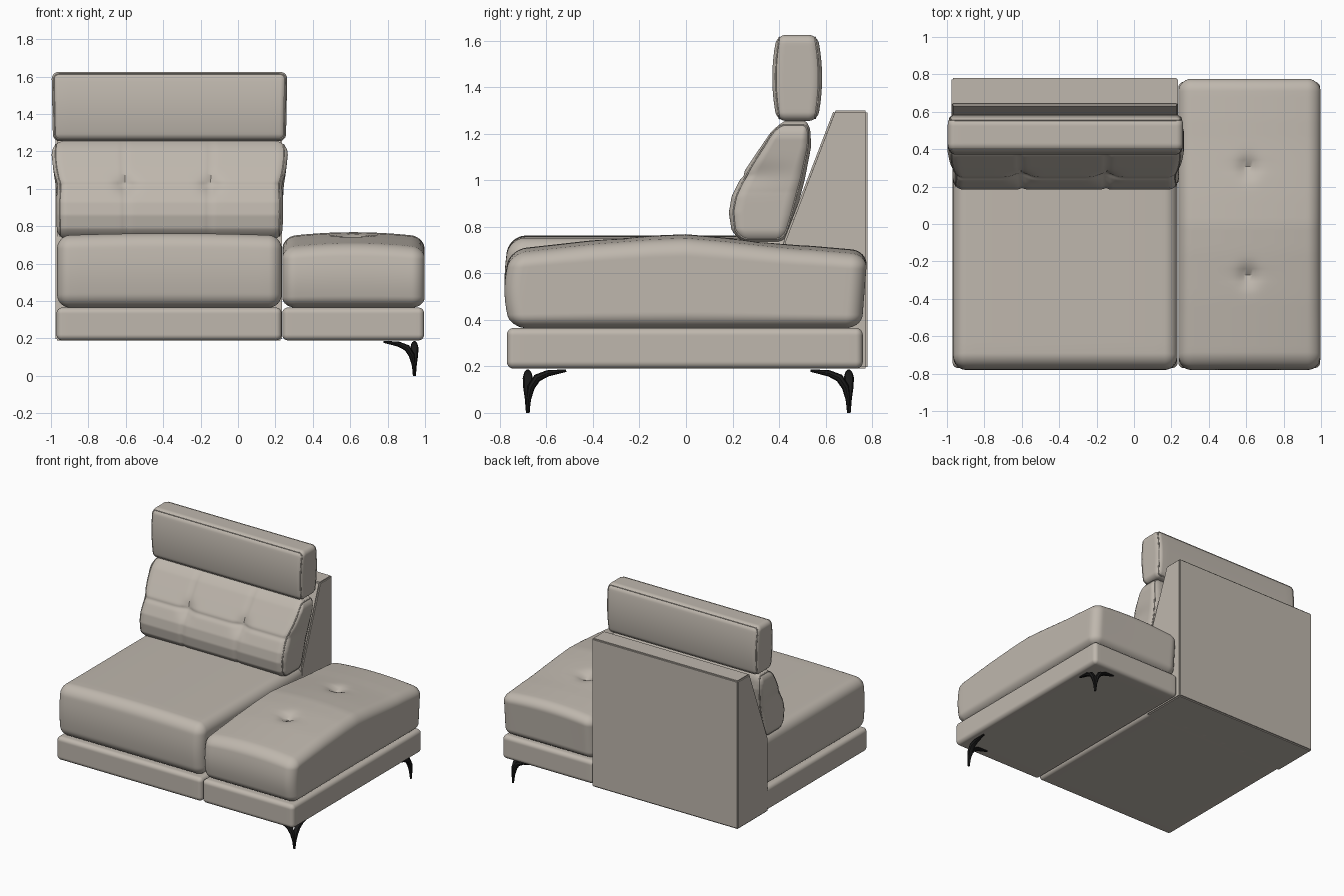
import bpy, bmesh, math
from mathutils import Vector

cube = bpy.data.objects.get("Cube")
if cube:
    bpy.data.objects.remove(cube, do_unlink=True)


def material(name, color, rough):
    m = bpy.data.materials.new(name)
    m.use_nodes = True
    m.diffuse_color = (*color, 1)
    bsdf = m.node_tree.nodes["Principled BSDF"]
    bsdf.inputs["Base Color"].default_value = (*color, 1)
    bsdf.inputs["Roughness"].default_value = rough
    return m


leather = material("warm grey leather", (0.52, 0.475, 0.42), 0.6)
black = material("black metal", (0.01, 0.01, 0.01), 0.4)


def finish(name, bm, mat, angle=40):
    bmesh.ops.recalc_face_normals(bm, faces=bm.faces)
    me = bpy.data.meshes.new(name)
    bm.to_mesh(me)
    bm.free()
    me.materials.append(mat)
    ob = bpy.data.objects.new(name, me)
    bpy.context.collection.objects.link(ob)
    bpy.ops.object.select_all(action='DESELECT')
    ob.select_set(True)
    bpy.context.view_layer.objects.active = ob
    bpy.ops.object.shade_smooth_by_angle(angle=math.radians(angle))
    return ob


def interp(table, v):
    """Smoothly interpolate a short list of (position, value) pairs."""
    if v <= table[0][0]:
        return table[0][1]
    for (a, fa), (b, fb) in zip(table, table[1:]):
        if v <= b:
            return fa + (fb - fa) * (v - a) / (b - a)
    return table[-1][1]


def bump(d, width):
    return math.exp(-(d / width) ** 2)


def cushion(name, low, high, r, deform=None, cells=30):
    """Rounded box with an even grid, optionally reshaped by deform(point)."""
    low, high = Vector(low), Vector(high)
    mid, inner = (low + high) / 2, (high - low) / 2 - Vector((r, r, r))
    bm = bmesh.new()
    bmesh.ops.create_cube(bm, size=2)
    bmesh.ops.subdivide_edges(bm, edges=bm.edges, cuts=cells - 1, use_grid_fill=True)
    flat = 1 - 10 / cells if cells < 40 else 0.8
    for v in bm.verts:
        core, off = Vector(), Vector()
        for i in range(3):
            a, s = abs(v.co[i]), math.copysign(1, v.co[i])
            core[i] = s * inner[i] * min(a / flat, 1)
            if a > flat:
                off[i] = s * math.tan((a - flat) / (1 - flat) * math.pi / 4)
        p = mid + core + off.normalized() * r
        v.co = deform(p) if deform else p
    return finish(name, bm, leather)


def piping(name, low, high, r, axis, sign, deform):
    """Thin seam cord along the rounded rim of a cushion's end face."""
    low, high = Vector(low), Vector(high)
    mid, inner = (low + high) / 2, (high - low) / 2 - Vector((r, r, r))
    u, w = [i for i in range(3) if i != axis]
    k, pts = r * math.sqrt(0.5), []
    corners = [(1, 1), (-1, 1), (-1, -1), (1, -1)]
    for q, (su, sw) in enumerate(corners):
        for j in range(7):
            a = math.pi / 2 * (q + j / 6)
            p = Vector()
            p[axis] = sign * (inner[axis] + k)
            p[u] = su * inner[u] + k * math.cos(a)
            p[w] = sw * inner[w] + k * math.sin(a)
            pts.append(mid + p)
    dense = []
    for a, b in zip(pts, pts[1:] + pts[:1]):
        n = max(1, int((b - a).length / 0.04))
        dense += [deform(a.lerp(b, i / n)) for i in range(n)]
    cu = bpy.data.curves.new(name, 'CURVE')
    cu.dimensions = '3D'
    cu.bevel_depth, cu.bevel_resolution = 0.004, 1
    sp = cu.splines.new('POLY')
    sp.points.add(len(dense) - 1)
    for sp_pt, p in zip(sp.points, dense):
        sp_pt.co = (*p, 1)
    sp.use_cyclic_u = True
    cu.materials.append(leather)
    bpy.context.collection.objects.link(bpy.data.objects.new(name, cu))


# Plinths below both seats
cushion("seat_base", (-0.97, -0.77, 0.19), (0.233, 0.5, 0.365), 0.03)
cushion("ottoman_base", (0.237, -0.77, 0.19), (0.995, 0.76, 0.365), 0.03)


# Main seat cushion: slightly crowned, with a swelling front
def seat_shape(p):
    h = (p.z - 0.365) / 0.385
    p.z += 0.012 * h * (1 - ((p.x + 0.368) / 0.6) ** 2)
    if p.y < -0.5:
        p.y -= 0.02 * math.sin(math.pi * min(max(h, 0), 1))
    return p


cushion("seat_cushion", (-0.967, -0.76, 0.365), (0.233, 0.5, 0.75), 0.07, seat_shape)


# Ottoman cushion: top slopes away from the middle, two button tufts
def ottoman_shape(p):
    h = (p.z - 0.365) / 0.4
    x = (p.x - 0.617) / 0.38
    top = interp([(-0.78, 0.70), (-0.4, 0.742), (-0.15, 0.762), (0, 0.768),
                  (0.15, 0.755), (0.4, 0.728), (0.78, 0.695)], p.y)
    z = 0.365 + h * (top - 0.365 - 0.025 * x * x)
    if h > 0.7:
        for ty in (-0.28, 0.3):
            dx, dy = p.x - 0.61, p.y - ty
            z -= 0.03 * bump(math.hypot(dx, dy), 0.05)
            z -= 0.008 * bump(dy, 0.02) * bump(dx, 0.1)
    side = math.sin(math.pi * min(max(h, 0), 1))
    y = p.y - 0.025 * side if p.y < -0.5 else p.y + (0.025 * h if p.y > 0.5 else 0)
    return Vector((p.x, y, z))


cushion("ottoman_cushion", (0.237, -0.755, 0.365), (0.998, 0.755, 0.765), 0.07,
        ottoman_shape, 50)

# Back frame: sloping front, upright rear, extruded across the seat width
bm = bmesh.new()
outline = [(0.42, 0.19), (0.78, 0.19), (0.78, 1.3), (0.635, 1.3), (0.42, 0.74)]
face = bm.faces.new([bm.verts.new((-0.975, y, z)) for y, z in outline])
ext = bmesh.ops.extrude_face_region(bm, geom=[face])
bmesh.ops.translate(bm, vec=(1.21, 0, 0),
                    verts=[g for g in ext["geom"] if isinstance(g, bmesh.types.BMVert)])
bmesh.ops.bevel(bm, geom=bm.edges[:], offset=0.008, segments=2, affect='EDGES')
finish("back_frame", bm, leather)


# Back cushion: leaning lens section, stitched grid and two tufts
def back_shape(p):
    front = interp([(0.73, 0.225), (0.79, 0.195), (0.86, 0.184), (0.93, 0.196), (1.03, 0.245),
                    (1.12, 0.305), (1.2, 0.36), (1.25, 0.40)], p.z)
    back = interp([(0.73, 0.43), (0.85, 0.47), (1.0, 0.51), (1.14, 0.537),
                   (1.25, 0.535)], p.z)
    t = (p.y + 0.14) / 0.28
    y = front + (back - front) * t
    x = -0.365 + (p.x + 0.365) * interp([(0.73, 0.965), (0.95, 0.97), (1.18, 1.01), (1.25, 1.0)], p.z)
    if t < 0.5:
        groove = 0.008 * bump(p.z - 1.02, 0.014)
        for sx in (-0.605, -0.145):
            groove = max(groove, 0.008 * bump(p.x - sx, 0.014))
            groove += 0.025 * bump(math.hypot(p.x - sx, p.z - 1.02), 0.05)
        y += groove * (1 - 2 * max(t, 0))
    # the ends dip where the horizontal seam wraps round
    end = max(0, abs(p.x + 0.365) - 0.5) / 0.12
    x -= math.copysign(0.015, p.x + 0.365) * end * bump(p.z - 1.02, 0.05) * (1 - t)
    return Vector((x, y, p.z))


back_box = ((-0.99, -0.14, 0.73), (0.26, 0.14, 1.255), 0.06)
cushion("back_cushion", *back_box, back_shape, 70)
for side, sign in (("right", -1), ("left", 1)):
    piping("back_cushion_seam_" + side, *back_box, 0, sign, back_shape)


# Headrest: barrel-shaped pad with corded rims
def head_shape(p):
    z = (p.z - 1.44) / 0.19
    swell = 0.022 * (1 - z * z)
    y = p.y + swell * (p.y - 0.478) / 0.085
    x = -0.367 + (p.x + 0.367) * (1 + 0.006 * z)
    return Vector((x, y, p.z))


head_box = ((-0.993, 0.393, 1.255), (0.26, 0.563, 1.625), 0.038)
cushion("headrest", *head_box, head_shape)
for side, sign in (("front", -1), ("back", 1)):
    piping("headrest_seam_" + side, *head_box, 1, sign, head_shape)


# Legs: a tapering post whose top flares into two arms under the corner
def leg(name, cx, cy, sy):
    path = [(0, 0, 0.008), (0.004, 0.06, 0.013), (0.014, 0.11, 0.02),
            (0.04, 0.15, 0.022), (0.085, 0.17, 0.017), (0.165, 0.182, 0.007)]
    bm = bmesh.new()
    for dx, dy in ((-1, 0), (0, -sy)):
        rings = []
        for i, (d, z, w) in enumerate(path):
            a, b = path[max(i - 1, 0)], path[min(i + 1, len(path) - 1)]
            run = Vector((b[0] - a[0], b[1] - a[1])).normalized()
            out, wide = Vector((dx * run.y, dy * run.y, -run.x)), Vector((dy, dx, 0))
            mid = Vector((cx + dx * d, cy + dy * d, z))
            rings.append([bm.verts.new(mid + out * w * 0.8 * math.cos(k * math.pi / 4)
                                       + wide * w * math.sin(k * math.pi / 4)) for k in range(8)])
        for lo, hi in zip(rings, rings[1:]):
            for k in range(8):
                bm.faces.new((lo[k], lo[k - 1], hi[k - 1], hi[k]))
        bm.faces.new(rings[0])
        bm.faces.new(rings[-1])
    for v in bm.verts:
        v.co.z = min(max(v.co.z, 0), 0.192)
    finish(name, bm, black)


leg("front_leg", 0.943, -0.68, -1)
leg("back_leg", 0.943, 0.70, 1)
